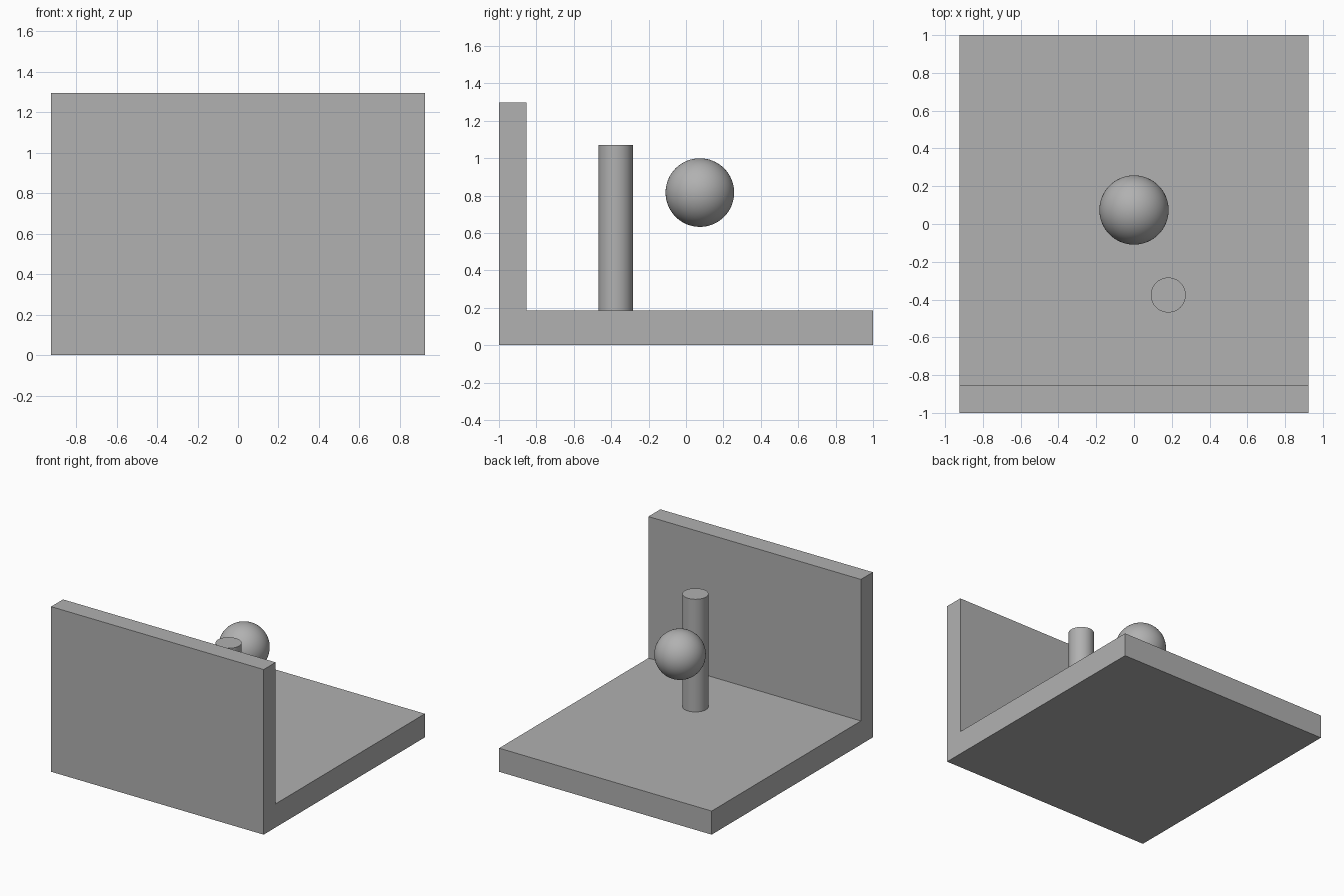
import bpy

if "Cube" in bpy.data.objects:
    bpy.data.objects.remove(bpy.data.objects["Cube"])

U = 1 / 5.4          # design unit: floor is 10 x 10 x 1
CY = 0.4 * U         # centre of the floor along y

grey = bpy.data.materials.new("dark_grey")
grey.diffuse_color = (0.44, 0.44, 0.44, 1)
grey.use_nodes = True
grey.node_tree.nodes["Principled BSDF"].inputs["Base Color"].default_value = grey.diffuse_color


def finish(name):
    ob = bpy.context.object
    ob.name = name
    ob.data.materials.append(grey)
    return ob


def box(name, size, loc):
    bpy.ops.mesh.primitive_cube_add(size=1, location=loc)
    finish(name).scale = size
    bpy.ops.object.transform_apply(location=False, rotation=False, scale=True)


# Floor slab and the upright wall butted against its front edge
box("floor", (9.97 * U, 10 * U, U), (0, CY, U / 2))
box("wall", (9.97 * U, 0.8 * U, 7 * U), (0, -5 * U, 3.5 * U))

# Post standing on the floor
top = 1.07
bpy.ops.mesh.primitive_cylinder_add(vertices=64, radius=0.5 * U, depth=top - U,
                                    location=(0.98 * U, -0.376, (top + U) / 2))
finish("post")
bpy.ops.object.shade_smooth_by_angle()

# Floating ball above the centre of the floor
bpy.ops.mesh.primitive_uv_sphere_add(segments=64, ring_count=32, radius=U * 0.99,
                                     location=(0, CY, 0.816))
finish("ball")
bpy.ops.object.shade_smooth_by_angle()
